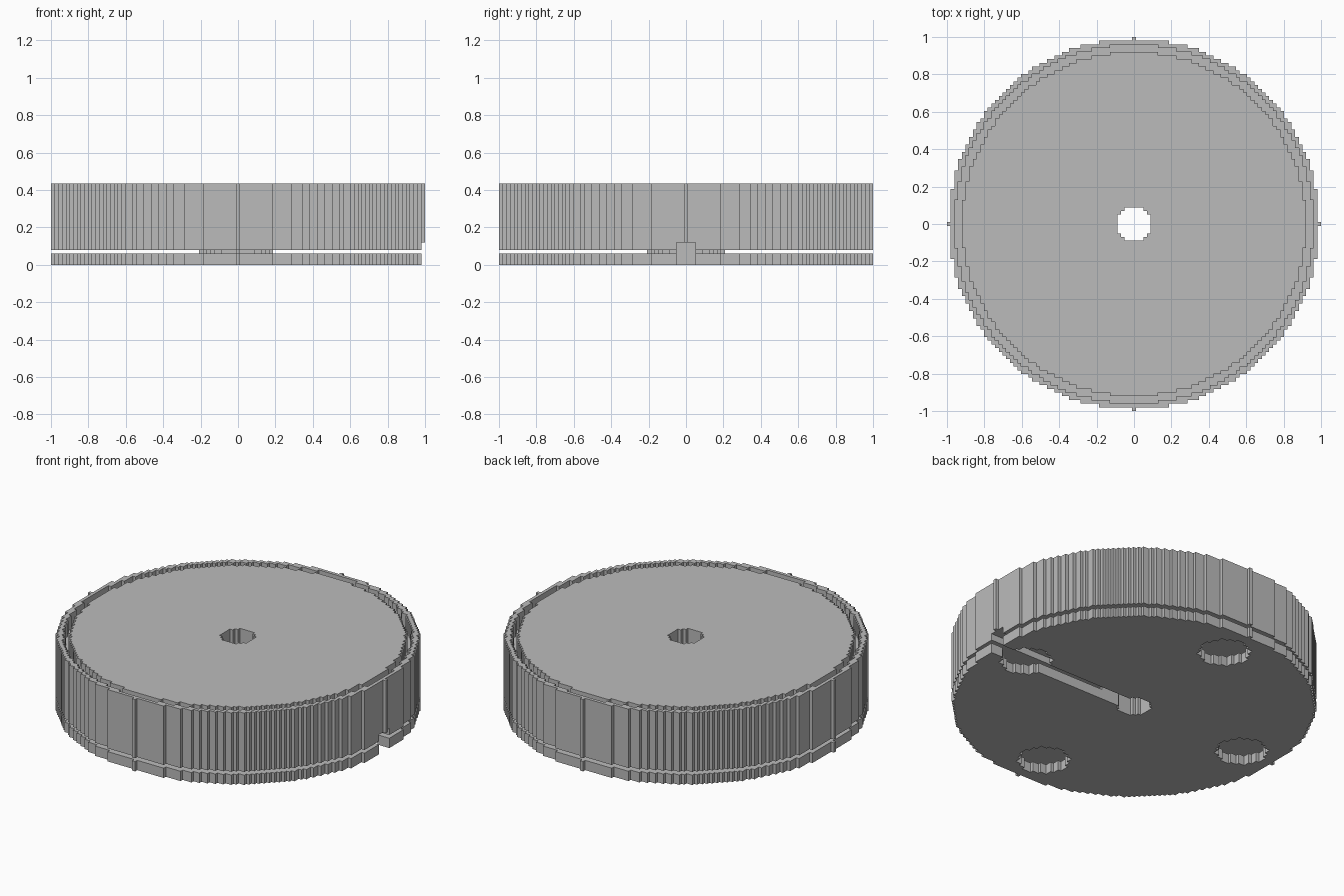
import bpy, bmesh

CELL = 2 / 101          # edge of one cubic cell
RADIUS = 50             # outer radius in cells

cube = bpy.data.objects.get("Cube")
if cube:
    bpy.data.objects.remove(cube, do_unlink=True)

grey = bpy.data.materials.new("light_grey")
grey.use_nodes = True
COLOUR = (0.5, 0.5, 0.5, 1)
grey.diffuse_color = COLOUR
grey.node_tree.nodes["Principled BSDF"].inputs["Base Color"].default_value = COLOUR


def disc(radius, cx=0, cy=0):
    """Set of grid cells whose centres lie within a circle."""
    n = int(radius)
    return {(cx + i, cy + j) for i in range(-n, n + 1) for j in range(-n, n + 1)
            if i * i + j * j <= radius * radius}


def stepped_solid(name, bands):
    """Stack bands of (bottom, top, cells) and keep only the exposed faces."""
    bm = bmesh.new()
    cache = {}

    def vert(p):
        if p not in cache:
            cache[p] = bm.verts.new([(p[0] - 0.5) * CELL, (p[1] - 0.5) * CELL, p[2] * CELL])
        return cache[p]

    def quad(*points):
        bm.faces.new([vert(p) for p in points])

    for n, (z0, z1, cells) in enumerate(bands):
        below = bands[n - 1][2] if n else set()
        above = bands[n + 1][2] if n + 1 < len(bands) else set()
        for i, j in cells:
            ring = [(i, j), (i + 1, j), (i + 1, j + 1), (i, j + 1)]
            if (i, j) not in above:
                quad(*[(x, y, z1) for x, y in ring])
            if (i, j) not in below:
                quad(*[(x, y, z0) for x, y in reversed(ring)])
            for s, (di, dj) in enumerate([(0, -1), (1, 0), (0, 1), (-1, 0)]):
                if (i + di, j + dj) not in cells:
                    a, b = ring[s], ring[(s + 1) % 4]
                    quad((*a, z0), (*b, z0), (*b, z1), (*a, z1))

    mesh = bpy.data.meshes.new(name)
    bm.to_mesh(mesh)
    bm.free()
    mesh.materials.append(grey)
    obj = bpy.data.objects.new(name, mesh)
    bpy.context.collection.objects.link(obj)
    return obj


# Shared outlines: round plan, centre hole, cable channel towards +x
outline = disc(RADIUS)
hole = disc(4.9)
channel = {(i, j) for i in range(RADIUS + 1) for j in range(-2, 3)}
groove = disc(48.5) - disc(46.5)

# Four round sockets in the underside
sockets = set()
for cx, cy in [(1, 0), (0, 1), (-1, 0), (0, -1)]:
    sockets |= disc(7.1, cx * 39, cy * 39)

# Base plate, narrow hub above it, then the drum with its top groove
stepped_solid("base_plate", [(0, 3, outline - hole - channel - sockets)])
stepped_solid("hub", [(3, 4, disc(10) - hole - channel)])
stepped_solid("drum", [
    (4, 6, outline - hole - channel),
    (6, 18, outline - hole),
    (18, 22, outline - hole - groove),
])
